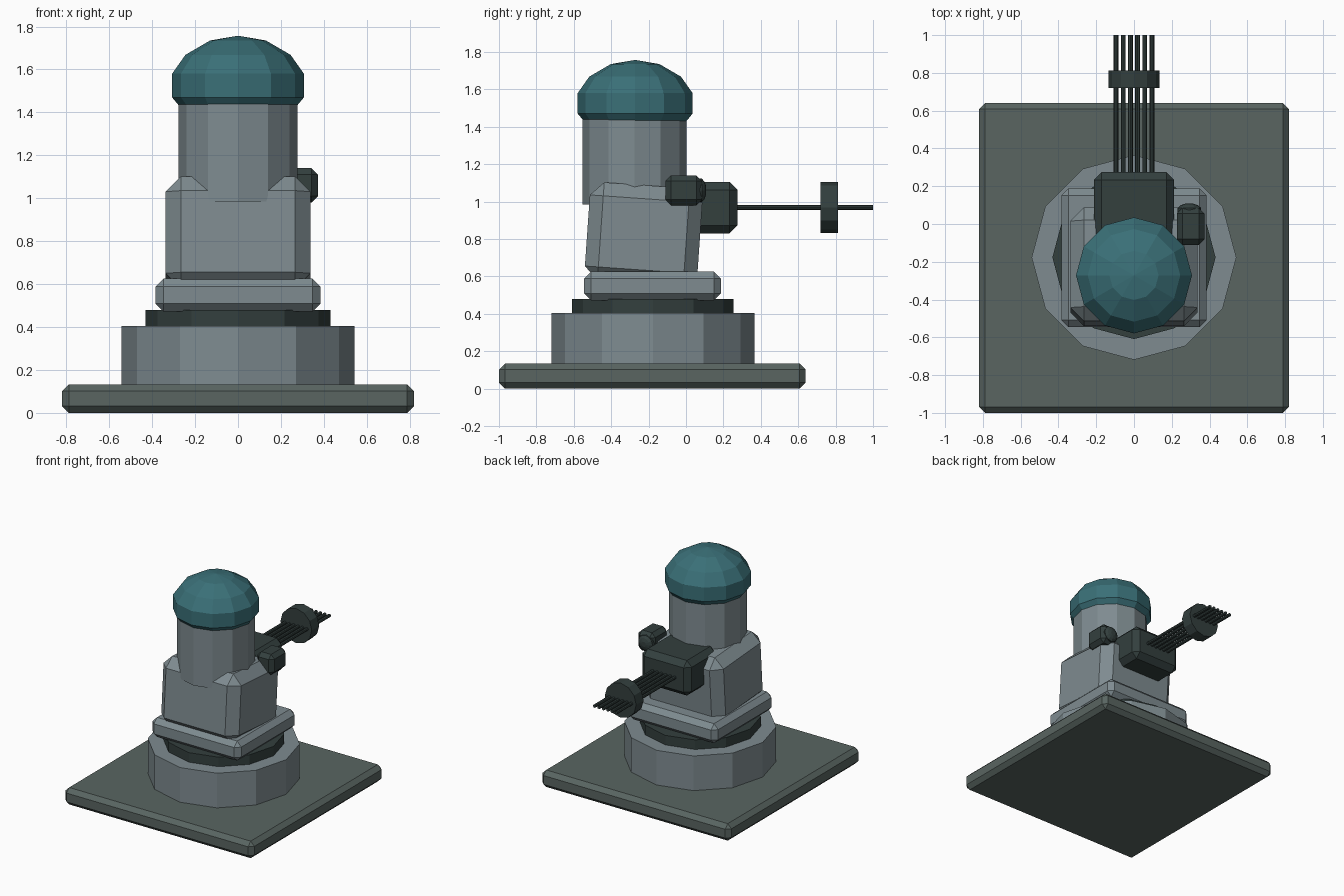
import bpy
import math
from mathutils import Vector

cube = bpy.data.objects.get("Cube")
if cube:
    bpy.data.objects.remove(cube, do_unlink=True)


def material(name, rgb):
    mat = bpy.data.materials.new(name)
    mat.use_nodes = True
    color = (*rgb, 1.0)
    mat.diffuse_color = color
    bsdf = next(n for n in mat.node_tree.nodes if n.type == 'BSDF_PRINCIPLED')
    bsdf.inputs["Base Color"].default_value = color
    return mat


STEEL = material("steel grey", (0.21, 0.26, 0.28))
OLIVE = material("green grey", (0.10, 0.13, 0.12))
DARK = material("dark slate", (0.033, 0.05, 0.048))
TEAL = material("teal", (0.042, 0.16, 0.185))


def make(name, verts, faces, mat, location=(0, 0, 0)):
    mesh = bpy.data.meshes.new(name)
    mesh.from_pydata(verts, [], faces)
    mesh.materials.append(mat)
    obj = bpy.data.objects.new(name, mesh)
    obj.location = location
    bpy.context.collection.objects.link(obj)
    return obj


def box(name, low, high, mat, bevel, tilt=0.0):
    """Chamfered box between two corners, tilted about x through its centre."""
    low, high = Vector(low), Vector(high)
    half = (high - low) / 2
    verts = [(x * half.x, y * half.y, z * half.z)
             for z in (-1, 1) for x, y in ((-1, -1), (1, -1), (1, 1), (-1, 1))]
    faces = [(3, 2, 1, 0), (4, 5, 6, 7)]
    faces += [(i, (i + 1) % 4, (i + 1) % 4 + 4, i + 4) for i in range(4)]
    obj = make(name, verts, faces, mat, (low + high) / 2)
    obj.rotation_euler.x = tilt
    mod = obj.modifiers.new("chamfer", 'BEVEL')
    mod.width = bevel
    mod.segments = 1
    return obj


def lathe(name, profile, mat, location, sides=12, along_y=False):
    """Faceted turned part from (radius, height) pairs, capped at both ends."""
    verts, faces = [], []
    for r, h in profile:
        for i in range(sides):
            a = math.tau * i / sides
            verts.append((r * math.cos(a), r * math.sin(a), h))
    for k in range(len(profile) - 1):
        for i in range(sides):
            j = (i + 1) % sides
            b, t = k * sides, (k + 1) * sides
            faces.append((b + i, b + j, t + j, t + i))
    faces.append(tuple(reversed(range(sides))))
    faces.append(tuple(range(len(verts) - sides, len(verts))))
    obj = make(name, verts, faces, mat, location)
    if along_y:
        obj.rotation_euler.x = -math.pi / 2
    return obj


# Ground plate and turntable
PIVOT_Y = -0.177
box("base_plate", (-0.82, -1.0, 0), (0.82, 0.64, 0.133), OLIVE, 0.032)
lathe("pedestal", [(0.542, 0.12), (0.542, 0.405)], STEEL, (0, PIVOT_Y, 0))
lathe("turntable_ring", [(0.432, 0.39), (0.432, 0.48)], DARK, (0, PIVOT_Y, 0))
box("collar", (-0.385, -0.545, 0.472), (0.385, 0.187, 0.625), STEEL, 0.037)

# Leaning body, upright tower and faceted cap
box("body", (-0.337, -0.528, 0.562), (0.337, 0.075, 1.087), STEEL, 0.072,
    tilt=math.radians(-4))
TOWER_Y = -0.275
lathe("tower", [(0.278, 0.985), (0.278, 1.5)], STEEL, (0, TOWER_Y, 0))
lathe("dome", [(0.27, 1.425), (0.307, 1.47), (0.307, 1.58), (0.245, 1.668),
               (0.13, 1.735), (0.001, 1.757)], TEAL, (0, TOWER_Y + 0.003, 0))

# Rear housing with a row of rods and a clamp disc
ROD_Z = 0.968
box("rear_housing", (-0.213, -0.1, 0.83), (0.213, 0.275, 1.105), DARK, 0.042)
for n in range(6):
    lathe(f"rod_{n + 1}", [(0.0125, 0.2), (0.0125, 1.0)], DARK,
          ((n - 2.5) * 0.038, 0, ROD_Z), sides=8, along_y=True)
lathe("clamp_disc", [(0.136, 0.72), (0.136, 0.812)], DARK, (0, 0, ROD_Z),
      along_y=True)

# Sight box on the left side with a rounded lens at its back
box("sight_box", (0.227, -0.11, 0.98), (0.373, 0.085, 1.14), DARK, 0.03)
lathe("sight_lens", [(0.062, 0.05), (0.062, 0.085), (0.045, 0.1), (0.02, 0.108)],
      DARK, (0.293, 0, 1.06), along_y=True)
